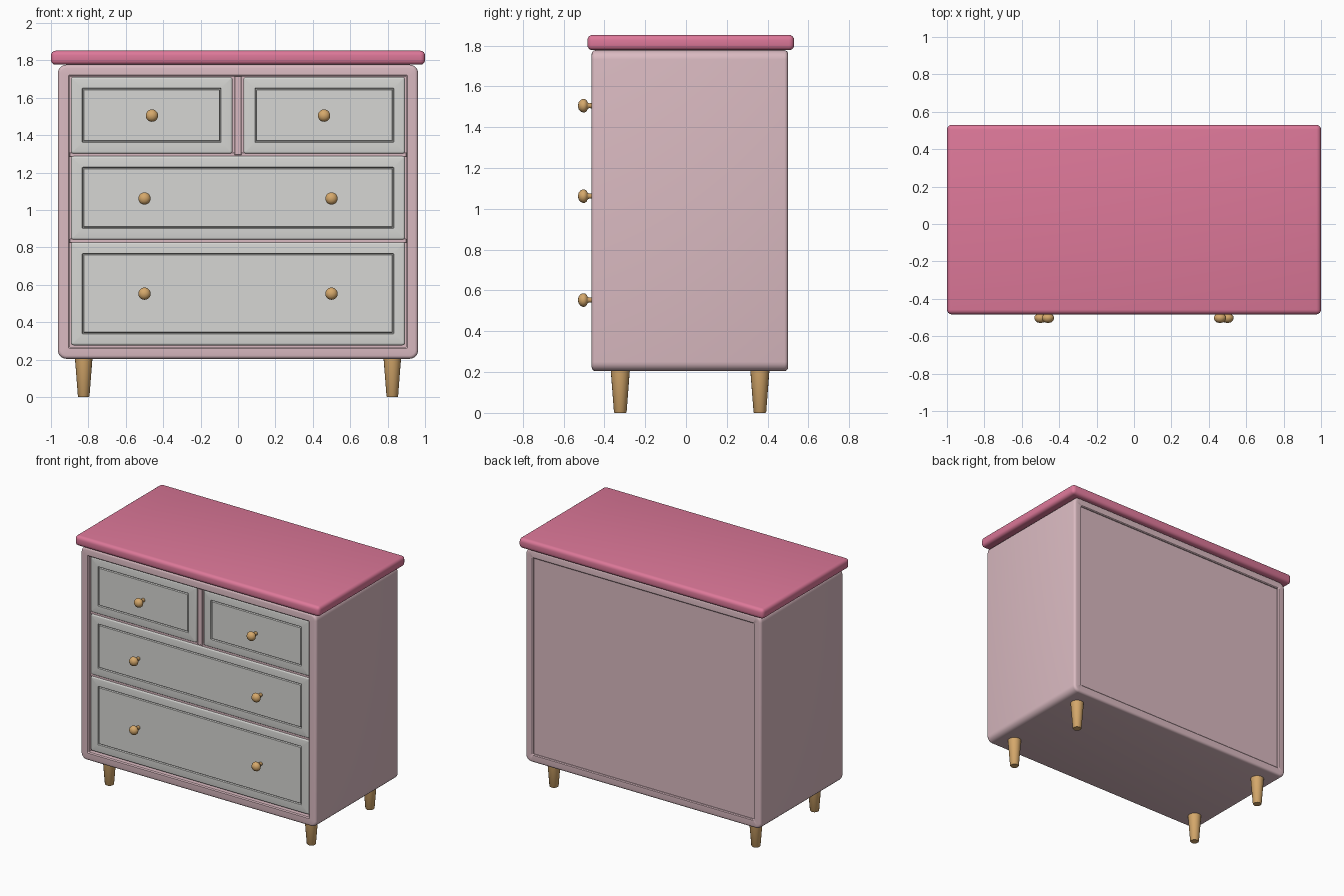
import bpy, bmesh, math
from mathutils import Matrix

if "Cube" in bpy.data.objects:
    bpy.data.objects.remove(bpy.data.objects["Cube"])


def material(name, rgb):
    m = bpy.data.materials.new(name)
    lin = [((c / 255 + 0.055) / 1.055) ** 2.4 for c in rgb]
    m.diffuse_color = (*lin, 1)
    m.use_nodes = True
    m.node_tree.nodes["Principled BSDF"].inputs["Base Color"].default_value = m.diffuse_color
    return m


ROSE = material("rose top", (221, 120, 153))
BLUSH = material("blush body", (218, 186, 193))
GREY = material("light grey drawer", (214, 214, 211))
WOOD = material("light wood", (213, 168, 107))


def finish(bm, name, mat, angle=35):
    bmesh.ops.recalc_face_normals(bm, faces=bm.faces)
    me = bpy.data.meshes.new(name)
    bm.to_mesh(me)
    bm.free()
    me.materials.append(mat)
    ob = bpy.data.objects.new(name, me)
    bpy.context.collection.objects.link(ob)
    bpy.ops.object.select_all(action='DESELECT')
    bpy.context.view_layer.objects.active = ob
    ob.select_set(True)
    bpy.ops.object.shade_smooth_by_angle(angle=math.radians(angle))
    return ob


def loft(name, mat, box, rings, steps=5):
    """Loft rounded rectangles along y. box = x0, x1, z0, z1; ring = inset, radius, y."""
    x0, x1, z0, z1 = box
    bm = bmesh.new()
    loops = []
    for d, r, y in rings:
        loop = []
        corners = ((x1, z1, -1, -1), (x0, z1, 1, -1), (x0, z0, 1, 1), (x1, z0, -1, 1))
        for q, (cx, cz, sx, sz) in enumerate(corners):
            for i in range(steps + 1):
                a = math.pi / 2 * (q + i / steps)
                loop.append(bm.verts.new((cx + sx * (d + r) + r * math.cos(a), y,
                                          cz + sz * (d + r) + r * math.sin(a))))
        loops.append(loop)
    n = len(loops[0])
    for a, b in zip(loops, loops[1:]):
        for i in range(n):
            j = (i + 1) % n
            bm.faces.new((a[i], a[j], b[j], b[i]))
    bm.faces.new(loops[0])
    bm.faces.new(loops[-1])
    return finish(bm, name, mat)


def round_over(size, radius, y, direction, segs=4):
    """Rings easing an outer edge from the flat face at y onto the side."""
    out = []
    for i in range(segs + 1):
        a = math.pi / 2 * i / segs
        d = size * (1 - math.sin(a))
        out.append((d, max(radius - d, 0.003), y + direction * size * (1 - math.cos(a))))
    return out


def lathe(name, mat, profile, loc, to_front=False, sides=20):
    bm = bmesh.new()
    vs = [bm.verts.new((r, 0, h)) for r, h in profile]
    es = [bm.edges.new(p) for p in zip(vs, vs[1:])]
    bmesh.ops.spin(bm, geom=vs + es, axis=(0, 0, 1), cent=(0, 0, 0),
                   steps=sides, angle=math.tau)
    bmesh.ops.remove_doubles(bm, verts=bm.verts, dist=1e-5)
    rot = Matrix.Rotation(math.pi / 2, 4, 'X') if to_front else Matrix()
    bmesh.ops.transform(bm, matrix=Matrix.Translation(loc) @ rot, verts=bm.verts)
    return finish(bm, name, mat)


def block(name, mat, lo, hi, bevel=0.0, segs=4):
    bm = bmesh.new()
    bmesh.ops.create_cube(bm, size=1)
    for v in bm.verts:
        v.co = [(a + b) / 2 + c * (b - a) for a, b, c in zip(lo, hi, v.co)]
    if bevel:
        bmesh.ops.bevel(bm, geom=bm.edges[:], offset=bevel, segments=segs,
                        profile=0.5, affect='EDGES')
    return finish(bm, name, mat)


# Carcass: rounded shell with a recessed drawer bay and a sunken back panel
front = round_over(0.018, 0.045, -0.462, 1)
back = round_over(0.018, 0.045, 0.50, -1)[::-1]
loft("carcass", BLUSH, (-0.963, 0.963, 0.205, 1.777),
     [(0.063, 0.004, -0.39), (0.063, 0.004, -0.455), (0.056, 0.006, -0.462)]
     + front + back
     + [(0.056, 0.006, 0.50), (0.062, 0.004, 0.495), (0.062, 0.004, 0.488)])

# Thick top board with rounded edges
block("top_board", ROSE, (-1, -0.483, 1.777), (1, 0.53, 1.852), 0.025)

# Rails and divider between the drawers
for z in (0.835, 1.295):
    block("drawer_rail", BLUSH, (-0.902, -0.44, z - 0.012), (0.902, -0.385, z + 0.012), 0.003, 1)
block("drawer_divider", BLUSH, (-0.02, -0.445, 1.295), (0.02, -0.385, 1.722), 0.003, 1)

# Drawer fronts with a grooved centre panel, and their knobs
KNOB = [(0, 0), (0.014, 0), (0.012, 0.035), (0.016, 0.042), (0.027, 0.047), (0.033, 0.057),
        (0.033, 0.066), (0.028, 0.077), (0.017, 0.086), (0, 0.09)]
FACE = -0.447
drawers = [
    ("bottom_drawer", (-0.893, 0.893, 0.277, 0.829), (-0.5, 0.5), 0.553),
    ("middle_drawer", (-0.893, 0.893, 0.841, 1.289), (-0.5, 0.5), 1.062),
    ("top_left_drawer", (-0.893, -0.03, 1.301, 1.712), (-0.46,), 1.505),
    ("top_right_drawer", (0.03, 0.893, 1.301, 1.712), (0.46,), 1.505),
]
for name, box, knobs, z in drawers:
    edge = round_over(0.012, 0.014, FACE, 1)[::-1]
    loft(name, GREY, box, [(0, 0.014, -0.385)] + edge
         + [(0.060, 0.004, FACE), (0.063, 0.004, FACE + 0.01),
            (0.067, 0.004, FACE + 0.01), (0.070, 0.004, FACE)])
    for x in knobs:
        lathe("drawer_knob", WOOD, KNOB, (x, FACE + 0.007, z), True)

# Tapered legs
for x in (-0.825, 0.825):
    for y in (-0.322, 0.362):
        lathe("leg", WOOD, [(0, 0), (0.028, 0), (0.031, 0.004), (0.047, 0.21), (0, 0.21)],
              (x, y, 0))
